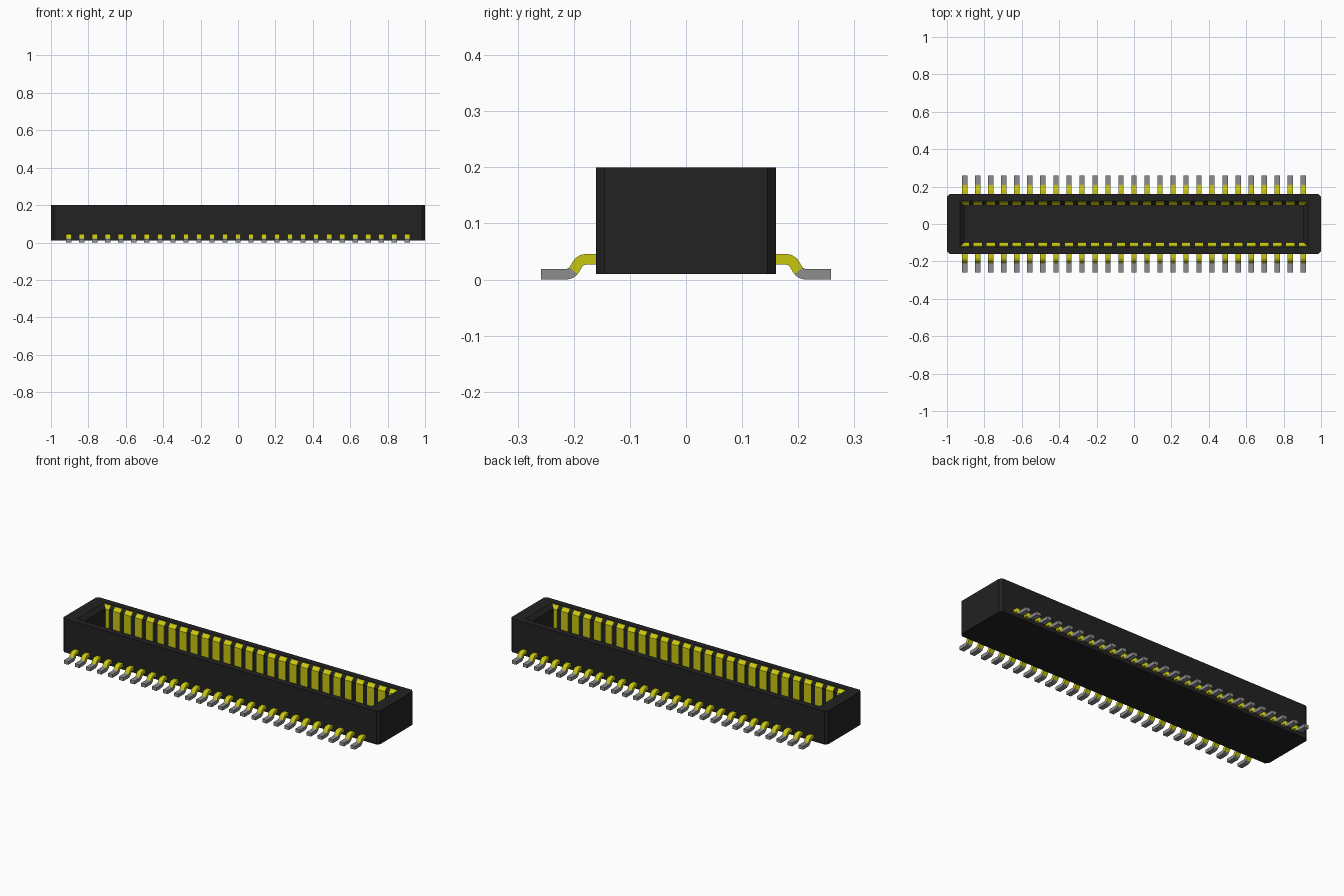
import bpy, bmesh, math

if "Cube" in bpy.data.objects:
    bpy.data.objects.remove(bpy.data.objects["Cube"])


def material(name, rgb):
    m = bpy.data.materials.new(name)
    m.use_nodes = True
    m.diffuse_color = (*rgb, 1)
    m.node_tree.nodes["Principled BSDF"].inputs["Base Color"].default_value = (*rgb, 1)
    return m


BLACK = material("black plastic", (0.016, 0.016, 0.016))
GOLD = material("gold contact", (0.58, 0.57, 0.005))
TIN = material("tinned foot", (0.27, 0.27, 0.27))


def finish(bm, name, mats):
    bmesh.ops.recalc_face_normals(bm, faces=bm.faces)
    me = bpy.data.meshes.new(name)
    bm.to_mesh(me)
    bm.free()
    for m in mats:
        me.materials.append(m)
    return me


def place(name, me, x=0.0, turn=0.0):
    ob = bpy.data.objects.new(name, me)
    ob.location.x = x
    ob.rotation_euler.z = turn
    bpy.context.collection.objects.link(ob)
    return ob


# Housing: chamfered block with a tapered-mouth cavity, skinned ring by ring
def ring(bm, hx, hy, z, c=0.0):
    verts = []
    for sx, sy in ((1, 1), (-1, 1), (-1, -1), (1, -1)):
        a, b = (sx * (hx - c), sy * hy, z), (sx * hx, sy * (hy - c), z)
        if c == 0:
            v = bm.verts.new(a)
            verts += [v, v]
        else:
            verts += [bm.verts.new(p) for p in ((b, a) if sx * sy > 0 else (a, b))]
    return verts


def skin(bm, r1, r2):
    for i in range(8):
        j = (i + 1) % 8
        quad = list(dict.fromkeys((r1[i], r1[j], r2[j], r2[i])))
        if len(quad) > 2:
            bm.faces.new(quad)


bm = bmesh.new()
rings = [
    ring(bm, 1.0, 0.16, 0.01, 0.015),
    ring(bm, 1.0, 0.16, 0.2, 0.015),
    ring(bm, 0.93, 0.123, 0.2),
    ring(bm, 0.907, 0.102, 0.179),
    ring(bm, 0.907, 0.102, 0.05),
]
for lower, upper in zip(rings, rings[1:]):
    skin(bm, lower, upper)
bm.faces.new(rings[0])
bm.faces.new(list(dict.fromkeys(rings[-1])))
place("housing", finish(bm, "housing", [BLACK]))


# Pins: gull-wing leg outside, wide contact blade inside the cavity
def leg_path(r=0.018, bend=math.radians(60), steps=5):
    """Centre line of the leg as (y, z, slope angle)."""
    top, low = 0.036, 0.0095
    y0 = 0.178
    pts = [(0.13, top, 0.0)]
    for i in range(steps + 1):
        a = bend * i / steps
        pts.append((y0 + r * math.sin(a), top - r * (1 - math.cos(a)), a))
    drop = top - low - 2 * r * (1 - math.cos(bend))
    y1 = y0 + 2 * r * math.sin(bend) + drop / math.tan(bend)
    for i in range(steps, -1, -1):
        a = bend * i / steps
        pts.append((y1 - r * math.sin(a), low + r * (1 - math.cos(a)), a))
    pts.append((0.258, low, 0.0))
    return pts


def add_leg(bm, width=0.028, thick=0.019):
    sections = []
    for y, z, a in leg_path():
        ny, nz = math.sin(a) * thick / 2, math.cos(a) * thick / 2
        sections.append([bm.verts.new((sx * width / 2, y + s * ny, z + s * nz))
                         for sx, s in ((-1, -1), (1, -1), (1, 1), (-1, 1))])
    for p, q in zip(sections, sections[1:]):
        for i in range(4):
            j = (i + 1) % 4
            f = bm.faces.new((p[i], p[j], q[j], q[i]))
            mid = sum((v.co.z for v in p + q)) / 8
            f.material_index = 1 if mid < 0.016 else 0
    bm.faces.new(sections[0])
    bm.faces.new(sections[-1]).material_index = 1


def add_blade(bm, width=0.044):
    profile = [(0.099, 0.045), (0.099, 0.179), (0.117, 0.197), (0.13, 0.197), (0.13, 0.045)]
    face = bm.faces.new([bm.verts.new((-width / 2, y, z)) for y, z in profile])
    out = bmesh.ops.extrude_face_region(bm, geom=[face], use_keep_orig=True)
    moved = [g for g in out["geom"] if isinstance(g, bmesh.types.BMVert)]
    bmesh.ops.translate(bm, verts=moved, vec=(width, 0, 0))


bm = bmesh.new()
add_leg(bm)
add_blade(bm)
pin = finish(bm, "pin", [GOLD, TIN])

# Two mirrored rows
COUNT, HALF_ROW = 27, 0.905
for i in range(COUNT):
    x = -HALF_ROW + 2 * HALF_ROW * i / (COUNT - 1)
    place(f"back_pin_{i + 1:02d}", pin, x)
    place(f"front_pin_{i + 1:02d}", pin, x, math.pi)
